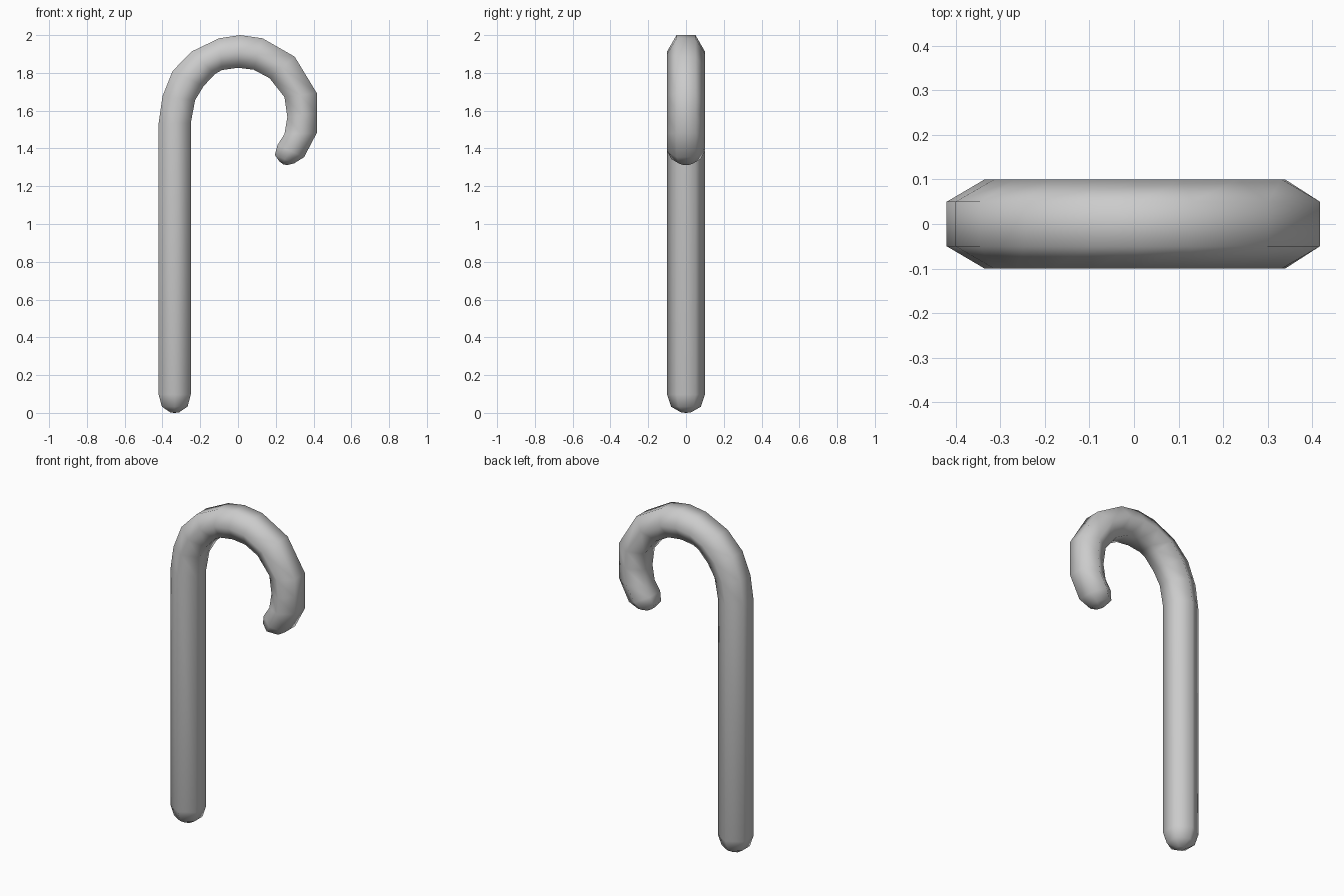
import bpy, bmesh
from mathutils import Vector

# Each section: outer x, z, inner x, z, half depth (hexagonal cross-section)
sections = [
    # rounded foot and straight shaft
    (-.357, .002, -.313, .002, .025), (-.403, .033, -.267, .033, .079),
    (-.42, .097, -.25, .097, .1), (-.42, 1.535, -.25, 1.535, .1),
    # hook
    (-.40, 1.675, -.227, 1.656, .1), (-.346, 1.81, -.182, 1.73, .1),
    (-.246, 1.913, -.122, 1.794, .1), (-.10, 1.983, -.085, 1.815, .1),
    (.01, 2.0, 0, 1.827, .1), (.13, 1.983, .083, 1.817, .1),
    (.30, 1.886, .167, 1.772, .1), (.417, 1.693, .246, 1.672, .1),
    (.417, 1.587, .261, 1.566, .1), (.417, 1.482, .246, 1.476, .1),
    # rounded tip
    (.35, 1.354, .209, 1.418, .1), (.297, 1.321, .195, 1.365, .077),
    (.262, 1.312, .22, 1.33, .03),
]

bm = bmesh.new()
rings = []
for ox, oz, ix, iz, d in sections:
    o, i = Vector((ox, 0, oz)), Vector((ix, 0, iz))
    m, side, half = (o + i) / 2, Vector((0, d, 0)), Vector((0, d / 2, 0))
    rings.append([bm.verts.new(p) for p in
                  (o - half, o + half, m + side, i + half, i - half, m - side)])

# Skin between neighbouring rings
for a, b in zip(rings, rings[1:]):
    for k in range(6):
        n = (k + 1) % 6
        bm.faces.new((a[k], a[n], b[n], b[k]))

# Close both ends with a central point
for ring, tip in ((rings[0], (-.335, 0, 0)), (rings[-1], (.24, 0, 1.316))):
    pole = bm.verts.new(tip)
    for k in range(6):
        bm.faces.new((ring[k], ring[(k + 1) % 6], pole))

bmesh.ops.recalc_face_normals(bm, faces=bm.faces[:])
for f in bm.faces:
    f.smooth = True
mesh = bpy.data.meshes.new("cane")
bm.to_mesh(mesh)
bm.free()
bpy.context.collection.objects.link(bpy.data.objects.new("cane", mesh))
